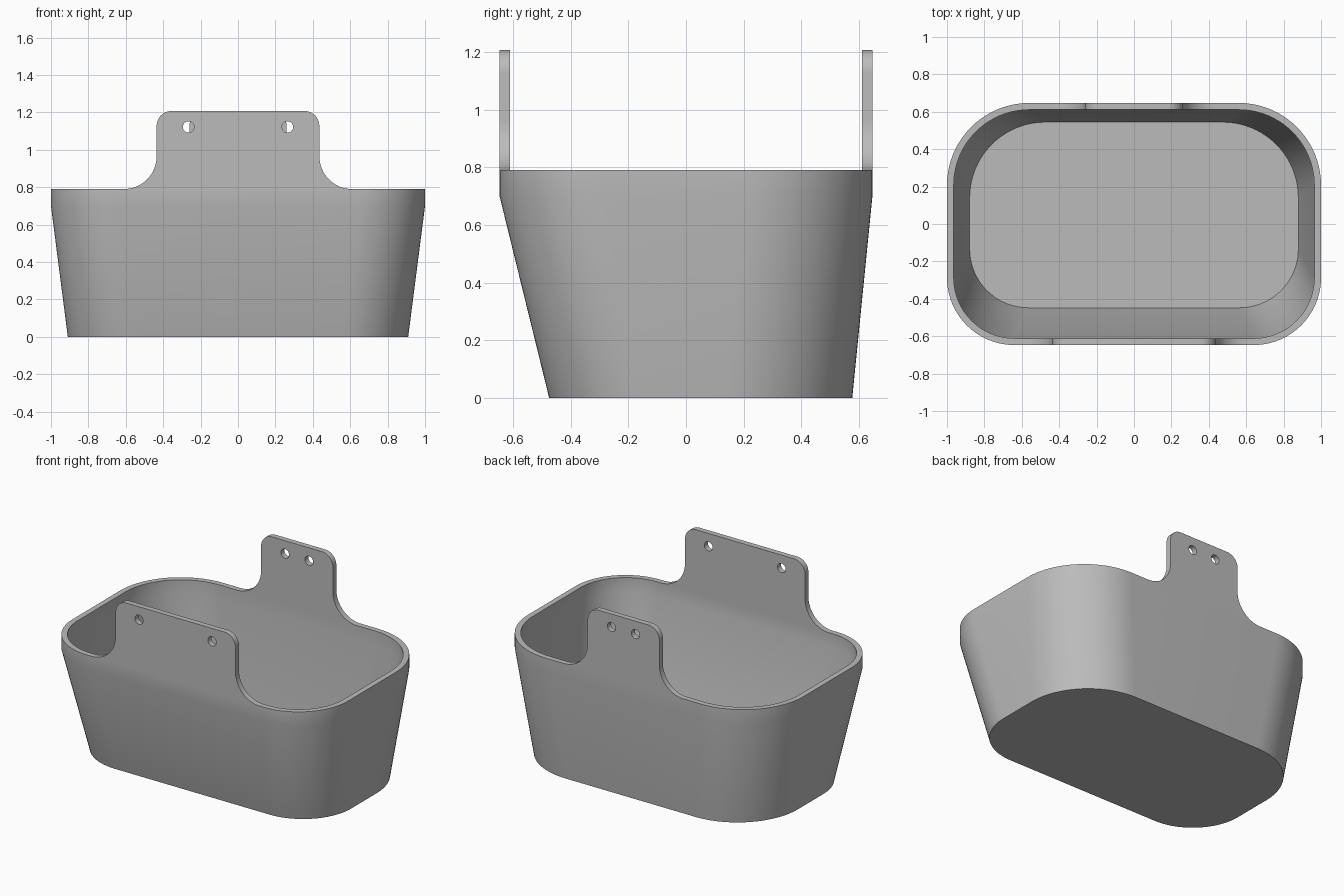
import bpy
import bmesh
from math import pi, cos, sin, radians
from mathutils import Vector

if "Cube" in bpy.data.objects:
    bpy.data.objects.remove(bpy.data.objects["Cube"])

WALL = 0.036
RIM = 0.79
DEPTH = 0.647

grey = bpy.data.materials.new("plain grey")
grey.use_nodes = True
grey.diffuse_color = (0.5, 0.5, 0.5, 1)
grey.node_tree.nodes["Principled BSDF"].inputs["Base Color"].default_value = (0.5, 0.5, 0.5, 1)


def arc(cx, cy, r, start, end, steps):
    """Points on a circular arc, angles in degrees."""
    angles = [radians(start + (end - start) * i / steps) for i in range(steps + 1)]
    return [(cx + r * cos(a), cy + r * sin(a)) for a in angles]


def finish(bm, name):
    bmesh.ops.recalc_face_normals(bm, faces=bm.faces)
    mesh = bpy.data.meshes.new(name)
    bm.to_mesh(mesh)
    bm.free()
    mesh.materials.append(grey)
    obj = bpy.data.objects.new(name, mesh)
    bpy.context.collection.objects.link(obj)
    bpy.ops.object.select_all(action="DESELECT")
    obj.select_set(True)
    bpy.context.view_layer.objects.active = obj
    bpy.ops.object.shade_smooth_by_angle(angle=radians(30))
    return obj


def section(bm, z, inset=0.0):
    """Ring of the tapering tub at a height, with wider corners at the back."""
    t = min(z / 0.7, 1)
    half = 0.91 + 0.09 * t - inset
    front = -0.475 + (0.475 - DEPTH) * t + inset
    back = 0.577 + (DEPTH - 0.577) * t - inset
    rb, rf = 0.44 - inset, 0.35 + 0.01 * t - inset
    pts = (arc(half - rb, back - rb, rb, 0, 90, 20)
           + arc(rb - half, back - rb, rb, 90, 180, 20)
           + arc(rf - half, front + rf, rf, 180, 270, 20)
           + arc(half - rf, front + rf, rf, 270, 360, 20))
    return [bm.verts.new((x, y, z)) for x, y in pts]


# Tub: outer wall, rim, inner wall and floor as one closed shell
bm = bmesh.new()
rings = [section(bm, 0), section(bm, 0.7), section(bm, RIM),
         section(bm, RIM, WALL), section(bm, 0.7, WALL), section(bm, WALL, WALL)]
for low, high in zip(rings, rings[1:]):
    for i in range(len(low)):
        j = (i + 1) % len(low)
        bm.faces.new((low[i], low[j], high[j], high[i]))
bm.faces.new(rings[0])
bm.faces.new(rings[-1])
finish(bm, "tub")


def hanging_tab(name, half, hole_x, y):
    """Upright plate with rounded top, flared foot and two screw holes."""
    top, corner, flare = 1.207, 0.08, 0.175
    right = (arc(half + flare, RIM + flare, flare, 270, 180, 16)
             + arc(half - corner, top - corner, corner, 0, 90, 12))
    outline = right + [(-x, z) for x, z in reversed(right)]
    loops = [outline] + [arc(s * hole_x, 1.122, 0.03, 0, 360, 32)[:-1] for s in (-1, 1)]
    bm = bmesh.new()
    edges = []
    for pts in loops:
        verts = [bm.verts.new((x, y, z)) for x, z in pts]
        edges += [bm.edges.new((verts[i - 1], verts[i])) for i in range(len(verts))]
    bmesh.ops.triangle_fill(bm, edges=edges, use_beauty=True, normal=(0, -1, 0))
    plate = bmesh.ops.extrude_face_region(bm, geom=bm.faces[:])
    moved = [g for g in plate["geom"] if isinstance(g, bmesh.types.BMVert)]
    bmesh.ops.translate(bm, verts=moved, vec=Vector((0, WALL, 0)))
    finish(bm, name)


hanging_tab("front_tab", 0.435, 0.265, -DEPTH)
hanging_tab("back_tab", 0.26, 0.087, DEPTH - WALL)
